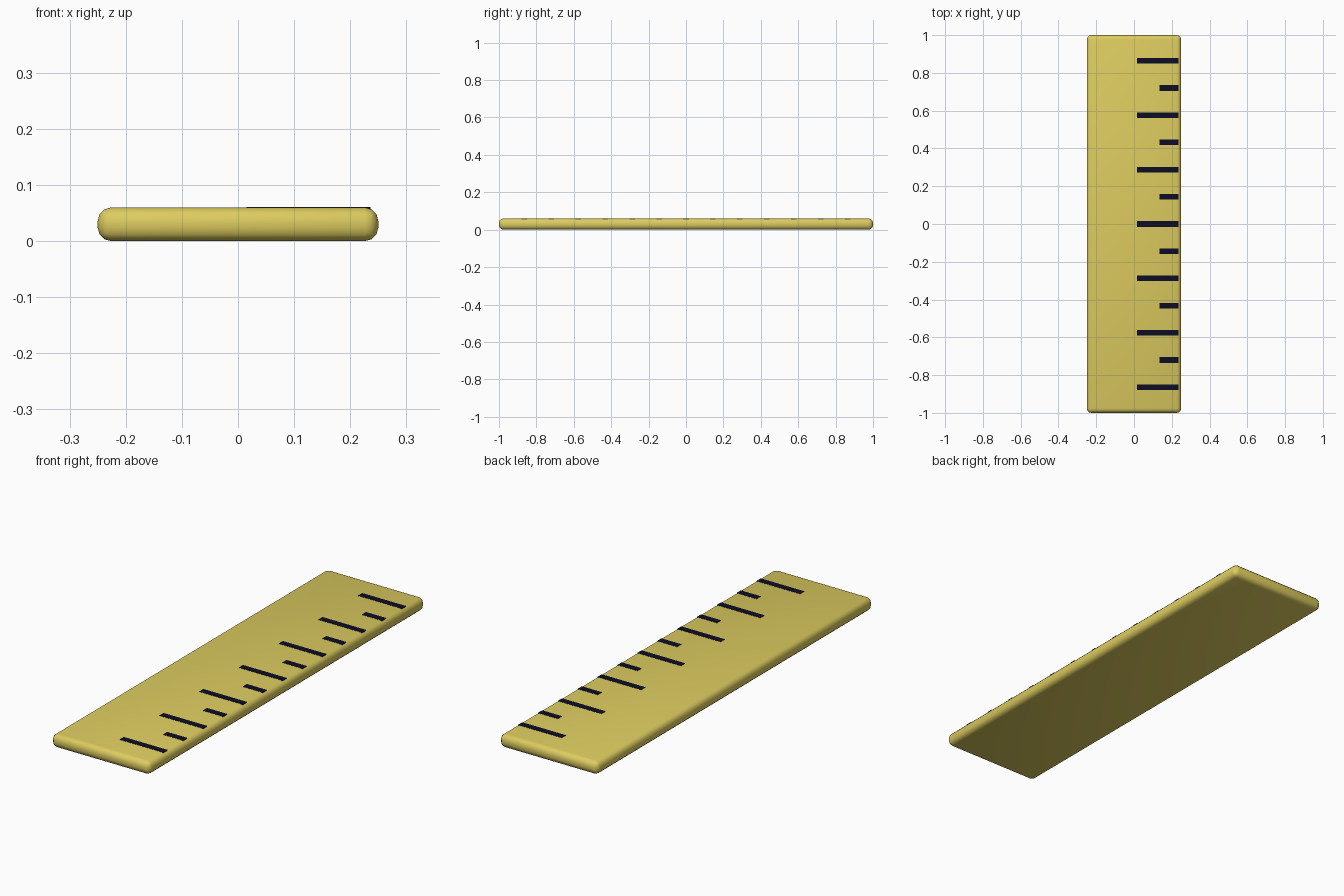
import bpy
import bmesh
from mathutils import Matrix

if "Cube" in bpy.data.objects:
    bpy.data.objects.remove(bpy.data.objects["Cube"])


def material(name, rgb):
    m = bpy.data.materials.new(name)
    m.diffuse_color = (*rgb, 1)
    m.use_nodes = True
    m.node_tree.nodes["Principled BSDF"].inputs["Base Color"].default_value = m.diffuse_color
    return m


YELLOW = material("ruler yellow", (0.72, 0.60, 0.115))
NAVY = material("dark navy", (0.004, 0.004, 0.02))


def box(name, lo, hi, mat, bevel=0):
    bm = bmesh.new()
    size = [b - a for a, b in zip(lo, hi)]
    mid = [(a + b) / 2 for a, b in zip(lo, hi)]
    bmesh.ops.create_cube(bm, size=1, matrix=Matrix.Translation(mid) @ Matrix.Diagonal((*size, 1)))
    if bevel:
        bmesh.ops.bevel(bm, geom=bm.edges[:], offset=bevel, segments=3,
                        profile=0.5, affect='EDGES')
        for f in bm.faces:
            f.smooth = True
    me = bpy.data.meshes.new(name)
    bm.to_mesh(me)
    bm.free()
    me.materials.append(mat)
    ob = bpy.data.objects.new(name, me)
    bpy.context.collection.objects.link(ob)
    return ob


# Rounded ruler body
box("ruler_body", (-0.25, -1, 0), (0.25, 1, 0.06), YELLOW, 0.024)

# Alternating long and short measuring marks along the right edge
for k in range(-6, 7):
    y = k * 0.144
    long_mark = k % 2 == 0
    box("long_mark" if long_mark else "short_mark",
        (0.015 if long_mark else 0.135, y - 0.015, 0.053),
        (0.236, y + 0.015, 0.0612), NAVY)
